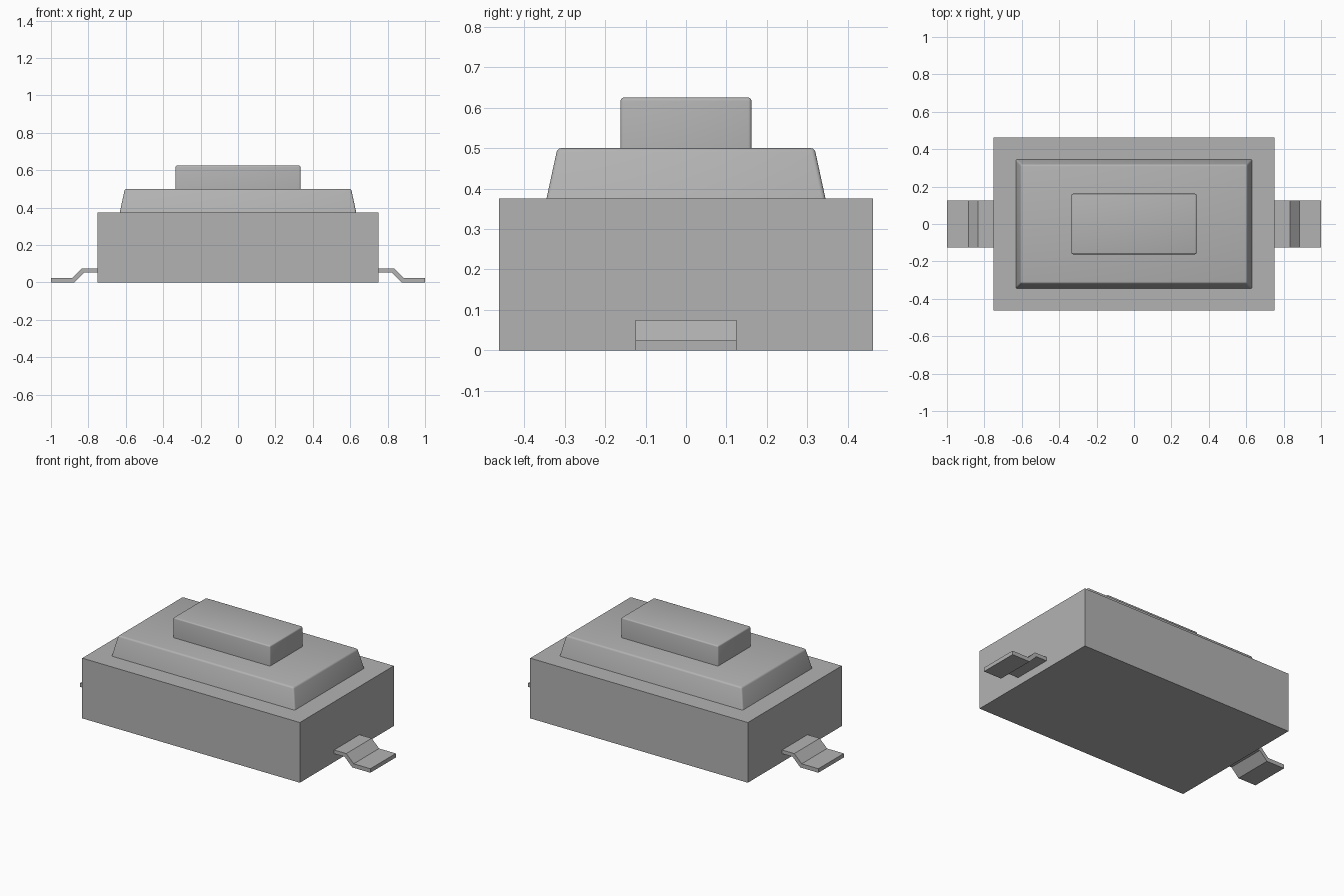
import bpy, bmesh, math

cube = bpy.data.objects.get("Cube")
if cube:
    bpy.data.objects.remove(cube, do_unlink=True)

grey = bpy.data.materials.new("plain grey")
grey.use_nodes = True
colour = (0.45, 0.45, 0.45, 1)
grey.diffuse_color = colour
grey.node_tree.nodes["Principled BSDF"].inputs["Base Color"].default_value = colour


def finish(name, bm, smooth=False):
    bmesh.ops.recalc_face_normals(bm, faces=bm.faces)
    mesh = bpy.data.meshes.new(name)
    bm.to_mesh(mesh)
    bm.free()
    mesh.materials.append(grey)
    obj = bpy.data.objects.new(name, mesh)
    bpy.context.collection.objects.link(obj)
    if smooth:
        bpy.ops.object.select_all(action='DESELECT')
        obj.select_set(True)
        bpy.context.view_layer.objects.active = obj
        bpy.ops.object.shade_smooth_by_angle(angle=math.radians(35))
    return obj


def block(name, half_x, half_y, z0, z1, taper=0.0, round_=0.0):
    """Box whose top is inset by taper, with all but its base edges rounded."""
    bm = bmesh.new()
    bmesh.ops.create_cube(bm, size=2)
    for v in bm.verts:
        inset = taper if v.co.z > 0 else 0
        v.co = (v.co.x * (half_x - inset), v.co.y * (half_y - inset),
                z1 if v.co.z > 0 else z0)
    if round_:
        edges = [e for e in bm.edges if max(v.co.z for v in e.verts) > z0 + 1e-5]
        bmesh.ops.bevel(bm, geom=edges, offset=round_, segments=3,
                        profile=0.5, affect='EDGES')
    return finish(name, bm, round_ > 0)


def terminal(name, side):
    """Bent sheet-metal foot, extruded along y."""
    profile = [(0.75, 0.052), (0.823, 0.052), (0.875, 0), (1, 0),
               (1, 0.025), (0.885, 0.025), (0.834, 0.075), (0.75, 0.075)]
    bm = bmesh.new()
    face = bm.faces.new([bm.verts.new((side * x, -0.125, z)) for x, z in profile])
    ext = bmesh.ops.extrude_face_region(bm, geom=[face])
    verts = [g for g in ext["geom"] if isinstance(g, bmesh.types.BMVert)]
    bmesh.ops.translate(bm, verts=verts, vec=(0, 0.25, 0))
    return finish(name, bm)


# Housing, tapered collar and push button
block("housing", 0.75, 0.4625, 0, 0.375)
block("collar", 0.632, 0.345, 0.375, 0.5, taper=0.027, round_=0.01)
block("button", 0.334, 0.162, 0.5, 0.625, round_=0.008)

# Terminals at both ends
for label, side in (("left", 1), ("right", -1)):
    terminal(label + "_terminal", side)
